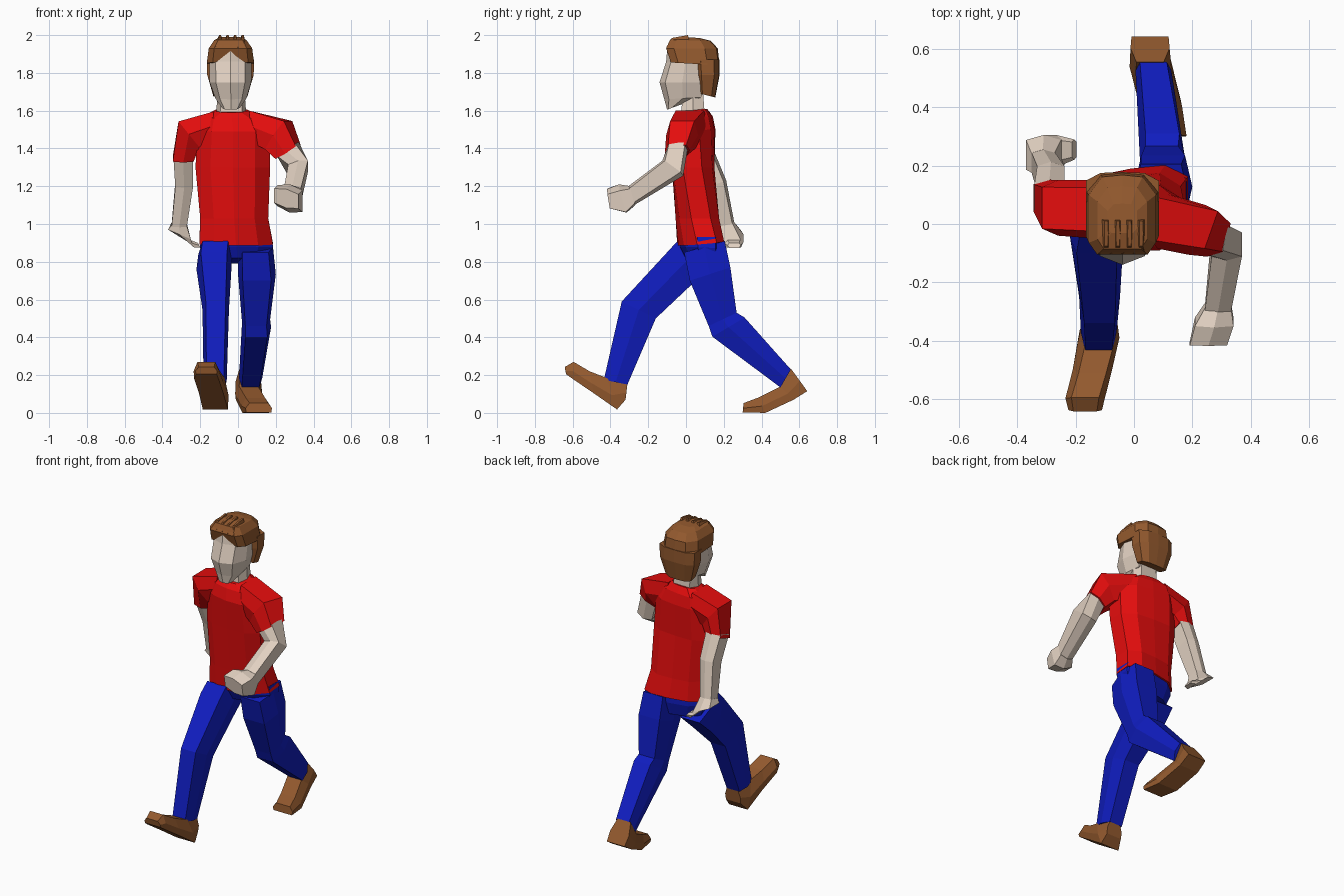
import bpy, bmesh
from mathutils import Vector


def material(name, rgb):
    m = bpy.data.materials.new(name)
    m.diffuse_color = (*rgb, 1)
    return m


SKIN = material("skin", (0.75, 0.63, 0.53))
RED = material("red_cloth", (0.78, 0.004, 0.004))
BLUE = material("blue_cloth", (0.005, 0.012, 0.52))
BROWN = material("brown", (0.29, 0.1, 0.027))

# Cross-sections in unit coordinates (across, front to back)
HEX = [(-.75, -1), (.75, -1), (1, 0), (.75, 1), (-.75, 1), (-1, 0)]
CHEST = [(-.6, -.9), (0, -1), (.6, -.9), (1, -.4), (1, .5), (.6, .95), (0, 1), (-.6, .95), (-1, .5), (-1, -.4)]
FACE = [(0, -1), (.7, -.75), (1, 0), (.8, 1), (-.8, 1), (-1, 0), (-.7, -.75)]
HAIR = [(-.75, -1), (0, -1), (.75, -1), (1, -.7), (1, .5), (.6, .95), (0, 1), (-.6, .95), (-1, .5), (-1, -.7)]
FOOT = [(-.7, -1), (.7, -1), (1, .1), (.95, 1), (-.95, 1), (-1, .1)]


def side(yf, zf, yb, zb, x0, x1, skew=0):
    """Section from its front and back point in side view plus its x range."""
    return (((x0 + x1) / 2, (yf + yb) / 2, (zf + zb) / 2),
            ((x1 - x0) / 2, skew, 0), (0, (yb - yf) / 2, (zb - zf) / 2))


def loft(name, sections, mat, shape=HEX):
    """Skin a closed flat-faced body over (centre, u, v) sections."""
    bm = bmesh.new()
    rings = []
    for s in sections:
        c, u, v = (Vector(p) for p in s)
        rings.append([bm.verts.new(c + u * a + v * b) for a, b in shape])
    n = len(shape)
    for p, q in zip(rings, rings[1:]):
        for i in range(n):
            j = (i + 1) % n
            bm.faces.new((p[i], p[j], q[j], q[i]))
    bm.faces.new(rings[0][::-1])
    bm.faces.new(rings[-1])
    bmesh.ops.recalc_face_normals(bm, faces=bm.faces)
    me = bpy.data.meshes.new(name)
    bm.to_mesh(me)
    bm.free()
    me.materials.append(mat)
    ob = bpy.data.objects.new(name, me)
    bpy.context.collection.objects.link(ob)
    return ob


def loft_side(name, rows, mat, shape=HEX):
    return loft(name, [side(*r) for r in rows], mat, shape)


# Shirt body, twisted between hips and shoulders
loft_side("shirt", [
    (-.04, .885, .19, .905, -.205, .185, .03),
    (-.055, 1.03, .172, 1.03, -.2, .16, .015),
    (-.075, 1.3, .15, 1.3, -.225, .17, -.01),
    (-.09, 1.49, .15, 1.5, -.215, .165, -.02),
    (-.07, 1.56, .135, 1.57, -.19, .125, -.02),
    (-.045, 1.59, .11, 1.61, -.12, .05, -.01)], RED, CHEST)

# Sleeves
loft("front_sleeve", [
    ((.06, .02, 1.52), (0, .1, 0), (0, 0, .08)),
    ((.215, -.02, 1.47), (.03, .085, 0), (.05, 0, .075)),
    ((.265, -.047, 1.382), (.015, .065, .01), (.055, 0, .03))], RED)
loft("back_sleeve", [
    ((-.13, .05, 1.52), (0, .1, 0), (0, 0, .075)),
    ((-.26, .055, 1.475), (0, .095, 0), (-.055, 0, .068)),
    ((-.29, .09, 1.345), (0, .062, .02), (-.055, 0, 0))], RED)

# Arms: upper arm, elbow, wrist
loft("front_arm", [
    ((.262, -.047, 1.4), (.01, .058, .01), (.05, 0, .03)),
    ((.318, -.07, 1.295), (0, .055, -.04), (.052, 0, .01)),
    ((.288, -.29, 1.15), (0, .012, -.052), (.045, 0, 0))], SKIN)
loft("back_arm", [
    ((-.29, .09, 1.37), (0, .057, .02), (-.052, 0, 0)),
    ((-.285, .155, 1.21), (0, .058, .02), (-.047, 0, 0)),
    ((-.312, .213, .985), (0, .045, .01), (-.04, 0, 0))], SKIN)

# Hands
loft("front_hand", [
    ((.288, -.28, 1.15), (0, .012, -.05), (.045, 0, 0)),
    ((.275, -.335, 1.135), (0, .02, -.075), (.066, 0, -.015)),
    ((.255, -.41, 1.135), (0, .008, -.05), (.064, 0, -.015))], SKIN)
loft("back_hand", [
    ((-.312, .21, 1.0), (0, .045, .01), (-.04, 0, 0)),
    ((-.31, .237, .945), (0, .068, 0), (-.06, 0, .025)),
    ((-.265, .25, .905), (0, .055, 0), (-.03, 0, .028)),
    ((-.205, .255, .887), (0, .035, 0), (-.008, 0, .013))], SKIN)

# Trousers: pelvis and two legs
loft_side("trouser_seat", [
    (-.035, .93, .18, .93, -.2, .18, .03),
    (-.03, .88, .18, .87, -.2, .185, .03),
    (0, .82, .16, .79, -.17, .16, .03)], BLUE, CHEST)
loft_side("front_leg", [
    (-.045, .91, .13, .77, -.21, -.03),
    (-.1, .85, .02, .67, -.22, -.035),
    (-.34, .59, -.16, .5, -.188, -.048),
    (-.435, .175, -.31, .15, -.182, -.06)], BLUE)
loft_side("back_leg", [
    (-.01, .85, .205, .91, .0, .185),
    (.02, .7, .235, .77, .0, .2),
    (.12, .46, .268, .53, .02, .17),
    (.14, .403, .31, .505, .02, .175),
    (.5, .135, .555, .23, .005, .128)], BLUE)

# Shoes, each row from top to sole
loft_side("front_shoe", [
    (-.31, .155, -.32, .07, -.17, -.06),
    (-.42, .185, -.365, .018, -.19, -.05),
    (-.51, .22, -.49, .105, -.21, -.075),
    (-.595, .27, -.6, .18, -.235, -.1),
    (-.642, .243, -.635, .205, -.225, -.11)], BROWN, FOOT)
loft_side("back_shoe", [
    (.555, .235, .642, .115, -.012, .122),
    (.5, .14, .57, .07, -.015, .128),
    (.38, .08, .42, 0, .02, .165),
    (.305, .052, .3, .003, .04, .18)], BROWN, FOOT)

# Neck and wedge-shaped face
loft_side("neck", [
    (-.03, 1.55, .1, 1.57, -.115, .045),
    (-.015, 1.7, .09, 1.7, -.11, .035)], SKIN)
loft_side("head", [
    (-.1, 1.605, -.05, 1.625, -.085, .01),
    (-.115, 1.66, .08, 1.67, -.12, .045),
    (-.14, 1.75, .1, 1.75, -.15, .07),
    (-.105, 1.86, .1, 1.86, -.152, .072),
    (-.1, 1.92, .1, 1.93, -.13, .05)], SKIN, FACE)

# Hair: crown, back and a row of tufts
loft_side("hair_crown", [
    (-.08, 1.855, .178, 1.84, -.165, .085),
    (-.105, 1.93, .168, 1.93, -.155, .075),
    (-.085, 1.975, .13, 1.97, -.125, .045),
    (-.03, 1.99, .07, 1.985, -.09, .01)], BROWN, HAIR)
loft_side("hair_back", [
    (.075, 1.69, .155, 1.67, -.13, .05),
    (.065, 1.79, .178, 1.79, -.163, .083),
    (.06, 1.87, .178, 1.87, -.165, .085)], BROWN, HAIR)
for i in range(4):
    x = -.1 + i * .04
    loft_side(f"hair_tuft_{i + 1}", [
        (-.105, 1.935, .02, 1.96, x - .025, x + .025),
        (-.075, 1.985, .01, 2.0, x - .002, x + .012)], BROWN)
